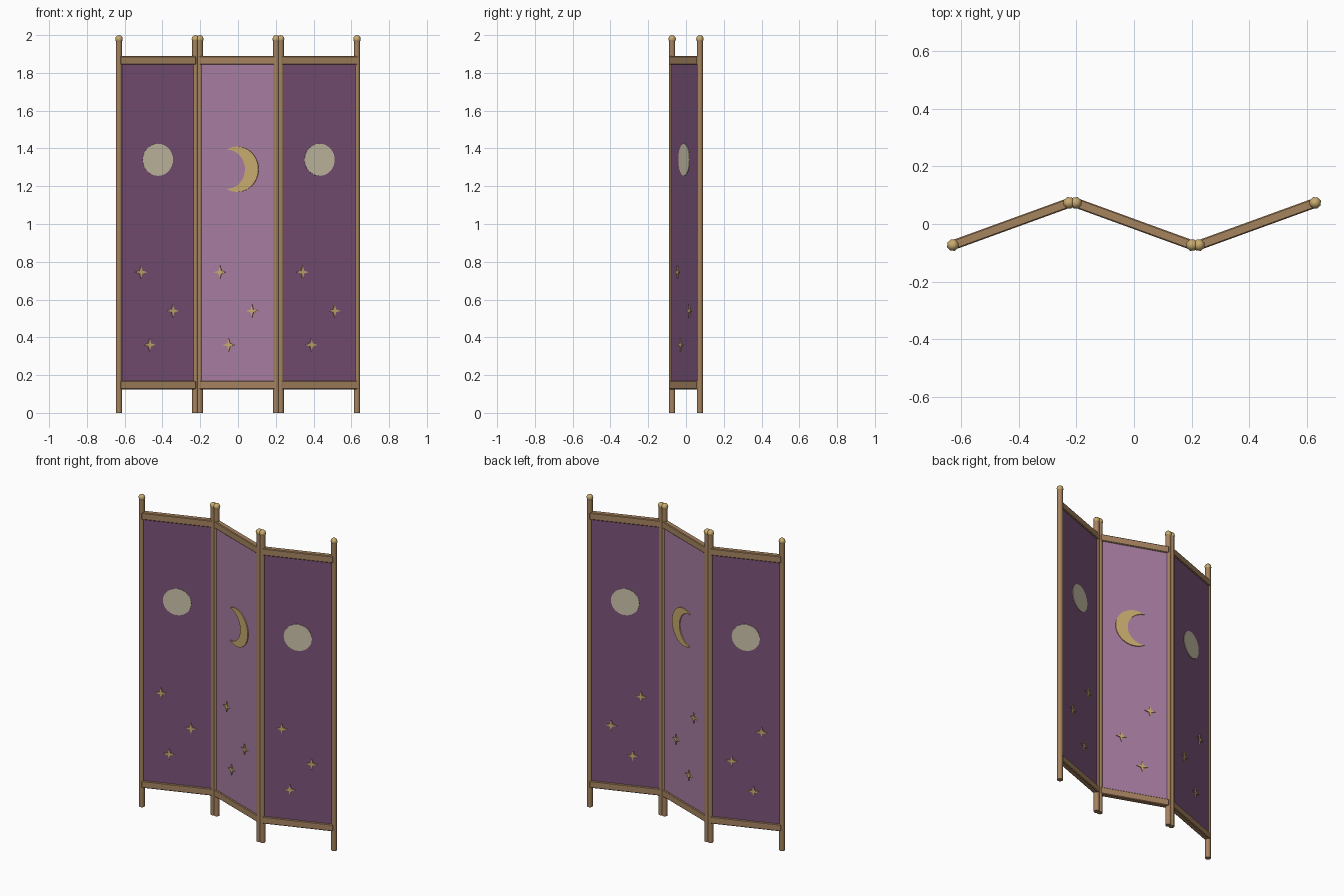
import bpy, bmesh, math
from mathutils import Matrix

if "Cube" in bpy.data.objects:
    bpy.data.objects.remove(bpy.data.objects["Cube"])


def srgb(h):
    c = [int(h[i:i + 2], 16) / 255 for i in (0, 2, 4)]
    return [v / 12.92 if v < 0.04045 else ((v + 0.055) / 1.055) ** 2.4 for v in c] + [1]


def material(name, h):
    m = bpy.data.materials.new(name)
    m.diffuse_color = srgb(h)
    m.use_nodes = True
    m.node_tree.nodes["Principled BSDF"].inputs["Base Color"].default_value = m.diffuse_color
    return m


WOOD = material("wood", "a6835f")
GOLD = material("gold", "c8aa6e")
PLUM = material("plum fabric", "7a5278")
MAUVE = material("mauve fabric", "a67da0")
CREAM = material("cream", "c9c1a8")

HALF = 0.215            # half distance between a panel's posts
TILT = math.radians(20)


def finish(name, bm, mat, place, smooth=False):
    bmesh.ops.recalc_face_normals(bm, faces=bm.faces)
    me = bpy.data.meshes.new(name)
    bm.to_mesh(me)
    bm.free()
    me.materials.append(mat)
    for p in me.polygons:
        p.use_smooth = smooth and len(p.vertices) <= 4
    ob = bpy.data.objects.new(name, me)
    ob.matrix_world = place
    bpy.context.collection.objects.link(ob)
    return ob


def box(name, size, z, mat, place, bevel=0):
    bm = bmesh.new()
    bmesh.ops.create_cube(bm, size=1, matrix=Matrix.Translation((0, 0, z)) @ Matrix.Diagonal((*size, 1)))
    if bevel:
        bmesh.ops.bevel(bm, geom=bm.edges[:], offset=bevel, segments=1, affect='EDGES')
    return finish(name, bm, mat, place)


def plate(name, outline, half_depth, mat, place):
    """Closed outline in the panel plane, extruded through the panel to show on both sides."""
    bm = bmesh.new()
    face = bm.faces.new([bm.verts.new((u, -half_depth, z)) for u, z in outline])
    ext = bmesh.ops.extrude_face_region(bm, geom=[face])
    bmesh.ops.translate(bm, vec=(0, 2 * half_depth, 0),
                        verts=[v for v in ext["geom"] if isinstance(v, bmesh.types.BMVert)])
    return finish(name, bm, mat, place)


def arc(cx, cz, r, a0, a1, n):
    return [(cx + r * math.cos(a0 + (a1 - a0) * i / n), cz + r * math.sin(a0 + (a1 - a0) * i / n))
            for i in range(n + 1)]


def star(u, z, r=0.034, inner=0.011):
    return [(u + (inner if i % 2 else r) * math.cos(i * math.pi / 4),
             z + (inner if i % 2 else r) * math.sin(i * math.pi / 4)) for i in range(8)]


def crescent(z, r=0.12, horn=-0.06, cx=-0.059, r2=0.104):
    a = math.acos(horn / r)
    b = math.atan2(r * math.sin(a), horn - cx)
    return arc(0, z, r, -a, a, 28) + arc(cx, z, r2, b, -b, 24)[1:-1]


for label, x, sign, cloth in (("left", -0.428, 1, PLUM), ("middle", 0, -1, MAUVE), ("right", 0.428, 1, PLUM)):
    place = Matrix.Translation((x, 0, 0)) @ Matrix.Rotation(sign * TILT, 4, 'Z')

    # posts with ball finials
    for side, u in (("a", -HALF), ("b", HALF)):
        bm = bmesh.new()
        bmesh.ops.create_cone(bm, cap_ends=True, segments=10, radius1=0.017, radius2=0.017, depth=1.97,
                              matrix=Matrix.Translation((u, 0, 0.985)))
        finish(f"{label}_post_{side}", bm, WOOD, place, True)
        bm = bmesh.new()
        bmesh.ops.create_uvsphere(bm, u_segments=8, v_segments=6, radius=0.021,
                                  matrix=Matrix.Translation((u, 0, 1.979)))
        finish(f"{label}_finial_{side}", bm, GOLD, place, True)

    # rails and cloth
    for part, z in (("bottom_rail", 0.147), ("top_rail", 1.866)):
        box(f"{label}_{part}", (2 * HALF, 0.034, 0.045), z, WOOD, place, 0.004)
    box(f"{label}_cloth", (2 * HALF - 0.01, 0.02, 1.70), 1.0065, cloth, place)

    # moon and stars
    if label == "middle":
        plate("crescent_moon", crescent(1.29), 0.016, GOLD, place)
    else:
        plate(f"{label}_full_moon", arc(0, 1.34, 0.085, 0, math.tau, 32)[:-1], 0.0125, CREAM, place)
    for i, (u, z) in enumerate(((-0.096, 0.745), (0.084, 0.54), (-0.047, 0.36))):
        plate(f"{label}_star_{i + 1}", star(u, z), 0.016, GOLD, place)
